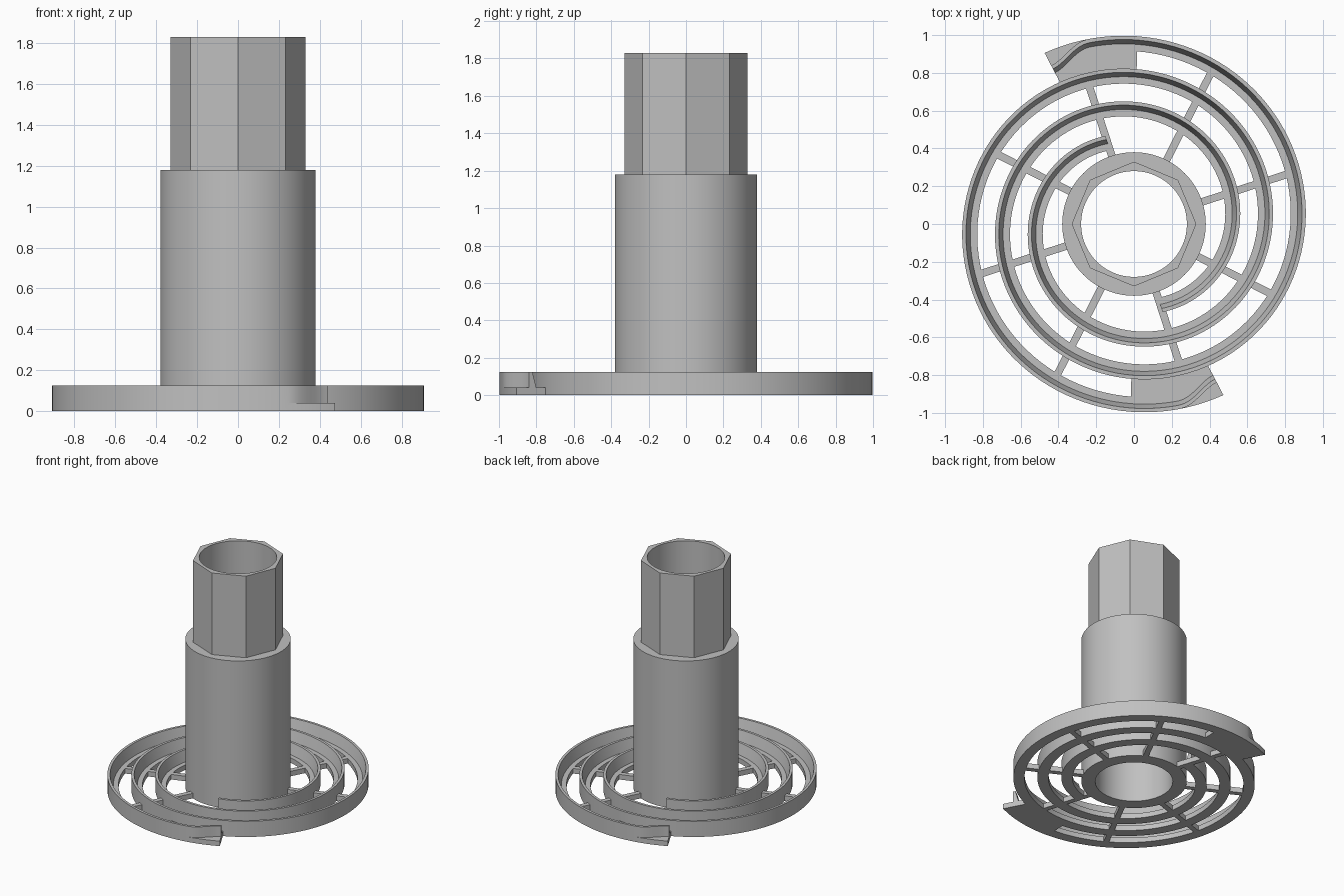
import bpy, bmesh
from math import radians, cos, sin, pi

cube = bpy.data.objects.get("Cube")
if cube:
    bpy.data.objects.remove(cube)

grey = bpy.data.materials.new("plain grey")
colour = (0.53, 0.53, 0.53, 1)
grey.diffuse_color = colour
grey.use_nodes = True
grey.node_tree.nodes["Principled BSDF"].inputs["Base Color"].default_value = colour

FLOOR, RIM = 0.04, 0.125      # heights of the flat base and of the wall
START, PAD, END = 108, 629, 657.6   # spiral angles in degrees


def sweep(name, stations, closed=False):
    """Join (angle, [(radius, z), ...]) cross-sections into a solid about z."""
    bm = bmesh.new()
    rings = [[bm.verts.new((r * cos(a), r * sin(a), z)) for r, z in section]
             for a, section in stations]
    n = len(rings[0])
    pairs = list(zip(rings, rings[1:]))
    if closed:
        pairs.append((rings[-1], rings[0]))
    for p, q in pairs:
        for i in range(n):
            j = (i + 1) % n
            bm.faces.new((p[i], p[j], q[j], q[i]))
    if not closed:
        bm.faces.new(rings[0])
        bm.faces.new(rings[-1])
    bmesh.ops.remove_doubles(bm, verts=bm.verts, dist=1e-5)
    bmesh.ops.recalc_face_normals(bm, faces=bm.faces)
    mesh = bpy.data.meshes.new(name)
    bm.to_mesh(mesh)
    bm.free()
    return place(name, mesh)


def place(name, mesh):
    ob = bpy.data.objects.new(name, mesh)
    bpy.context.collection.objects.link(ob)
    if not mesh.materials:
        mesh.materials.append(grey)
    bpy.ops.object.select_all(action='DESELECT')
    ob.select_set(True)
    bpy.context.view_layer.objects.active = ob
    bpy.ops.object.shade_smooth_by_angle(angle=radians(30))
    return ob


# Hollow round column with an eight-sided upper section
def column_section(a):
    flat = 0.33 * cos(pi / 8) / cos(a % (pi / 4) - pi / 8)
    return [(0.28, 0), (0.38, 0), (0.38, 1.18), (flat, 1.18), (flat, 1.83), (0.28, 1.83)]


SEGMENTS = 96
angles = [2 * pi * i / SEGMENTS for i in range(SEGMENTS)]
sweep("hollow_column", [(a, column_section(a)) for a in angles], closed=True)


# Spiral channel: flat base with a tapered wall that curls inward at the tip
def outer_radius(deg):
    return 0.56 + (deg - 180) / 360 * 0.348


def spiral_section(deg, width):
    r = outer_radius(deg)
    t = max(0, (deg - 644) / (END - 644))
    wall = r - 0.075 * t * t * (3 - 2 * t)
    return [(r, 0), (r, FLOOR), (wall, FLOOR), (wall, RIM), (wall - 0.02, RIM),
            (wall - 0.043, FLOOR), (r - width, FLOOR), (r - width, 0)]


def span(a, b, step):
    n = round((b - a) / step)
    return [a + (b - a) * i / n for i in range(n + 1)]


stations = [(d, 0.08) for d in span(START, PAD, 3)]
stations += [(d, 0.176) for d in span(PAD, END, 1.5)]
arm = sweep("spiral_arm_front", [(radians(d), spiral_section(d, w)) for d, w in stations])
back = place("spiral_arm_back", arm.data)
back.rotation_euler.z = pi

# Flat spokes joining the column to the outermost turn
for k in range(8):
    deg = 18 + 45 * k
    reach = outer_radius(END - (117.6 - deg) % 180) - 0.05
    inner = 0.36
    bpy.ops.mesh.primitive_cube_add(size=1)
    spoke = bpy.context.object
    spoke.name = f"spoke_{k + 1}"
    a = radians(deg)
    mid = (inner + reach) / 2
    spoke.location = (mid * cos(a), mid * sin(a), FLOOR / 2)
    spoke.rotation_euler.z = a
    spoke.scale = (reach - inner, 0.04, FLOOR)
    spoke.data.materials.append(grey)
